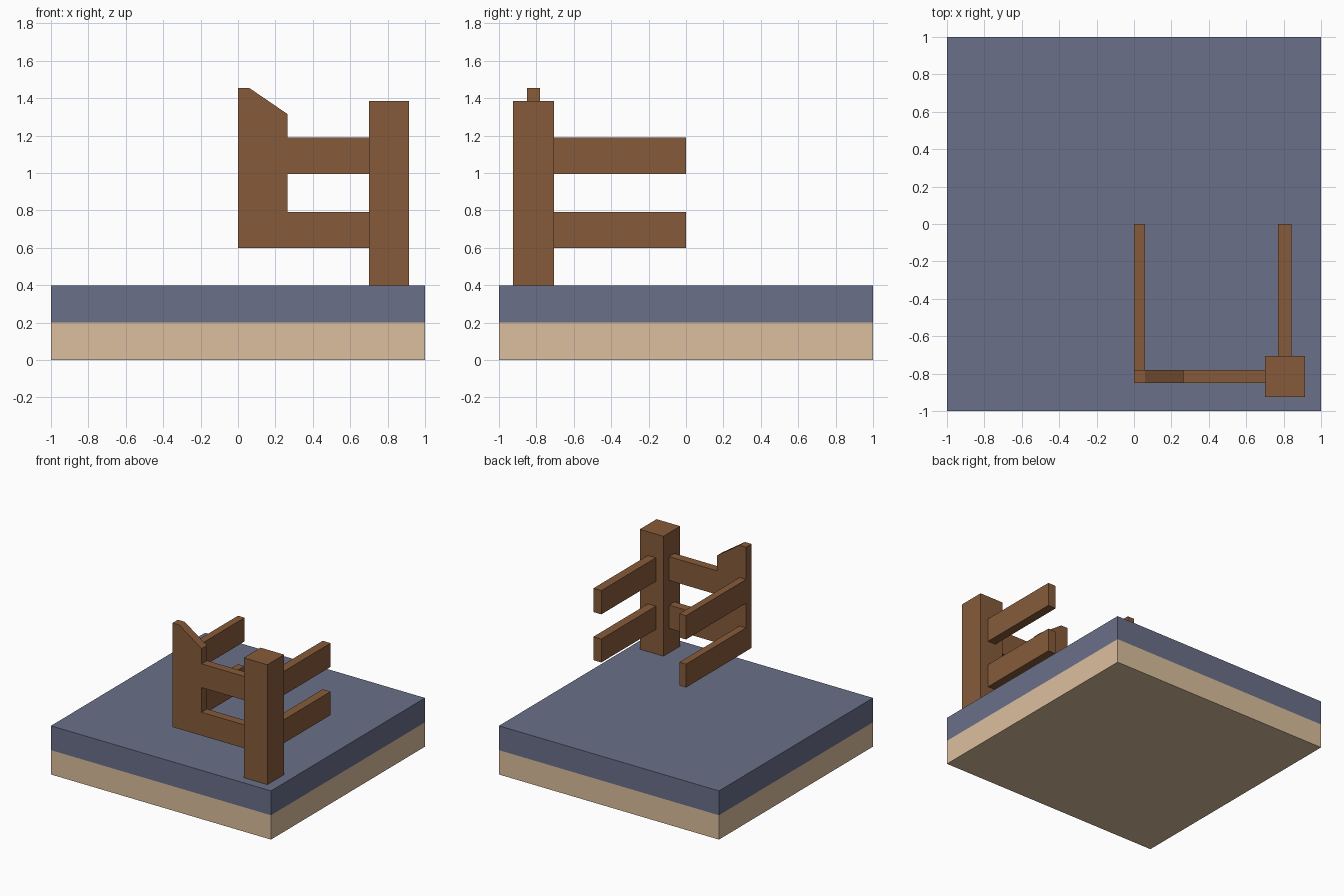
import bpy
import bmesh

if "Cube" in bpy.data.objects:
    bpy.data.objects.remove(bpy.data.objects["Cube"])


def material(name, color):
    m = bpy.data.materials.new(name)
    m.diffuse_color = (*color, 1)
    m.use_nodes = True
    m.node_tree.nodes["Principled BSDF"].inputs["Base Color"].default_value = m.diffuse_color
    return m


SAND = material("sand", (0.71, 0.52, 0.34))
SLATE = material("slate", (0.145, 0.16, 0.25))
WOOD = material("wood", (0.24, 0.105, 0.042))


def finish(name, bm, mat):
    bmesh.ops.recalc_face_normals(bm, faces=bm.faces)
    mesh = bpy.data.meshes.new(name)
    bm.to_mesh(mesh)
    bm.free()
    mesh.materials.append(mat)
    obj = bpy.data.objects.new(name, mesh)
    bpy.context.collection.objects.link(obj)
    return obj


def box(name, x, y, z, mat):
    """Box from (min, max) ranges."""
    bm = bmesh.new()
    bmesh.ops.create_cube(bm, size=1)
    for v in bm.verts:
        v.co = [r[0] if c < 0 else r[1] for c, r in zip(v.co, (x, y, z))]
    return finish(name, bm, mat)


def plank(name, profile, y, mat):
    """Front profile (x, z) extruded between two y values."""
    bm = bmesh.new()
    face = bm.faces.new([bm.verts.new((px, y[0], pz)) for px, pz in profile])
    ext = bmesh.ops.extrude_face_region(bm, geom=[face])
    moved = [g for g in ext["geom"] if isinstance(g, bmesh.types.BMVert)]
    bmesh.ops.translate(bm, verts=moved, vec=(0, y[1] - y[0], 0))
    return finish(name, bm, mat)


# Layered base slab
box("base_lower", (-1, 1), (-1, 1), (0, 0.2), SAND)
box("base_upper", (-1, 1), (-1, 1), (0.2, 0.4), SLATE)

# Corner post
box("corner_post", (0.70, 0.915), (-0.925, -0.707), (0.4, 1.385), WOOD)

# Front board with sloped top corner
FRONT_Y = (-0.85, -0.78)
plank("front_board",
      [(0, 0.6), (0.265, 0.6), (0.265, 1.315), (0.06, 1.455), (0, 1.455)],
      FRONT_Y, WOOD)

# Lower and upper rails: front, right side and left side
for level, z in (("lower", (0.6, 0.792)), ("upper", (0.995, 1.19))):
    box(f"front_rail_{level}", (0.265, 0.70), FRONT_Y, z, WOOD)
    box(f"right_rail_{level}", (0.77, 0.842), (-0.707, 0), z, WOOD)
    box(f"left_rail_{level}", (0, 0.06), (-0.78, 0), z, WOOD)
